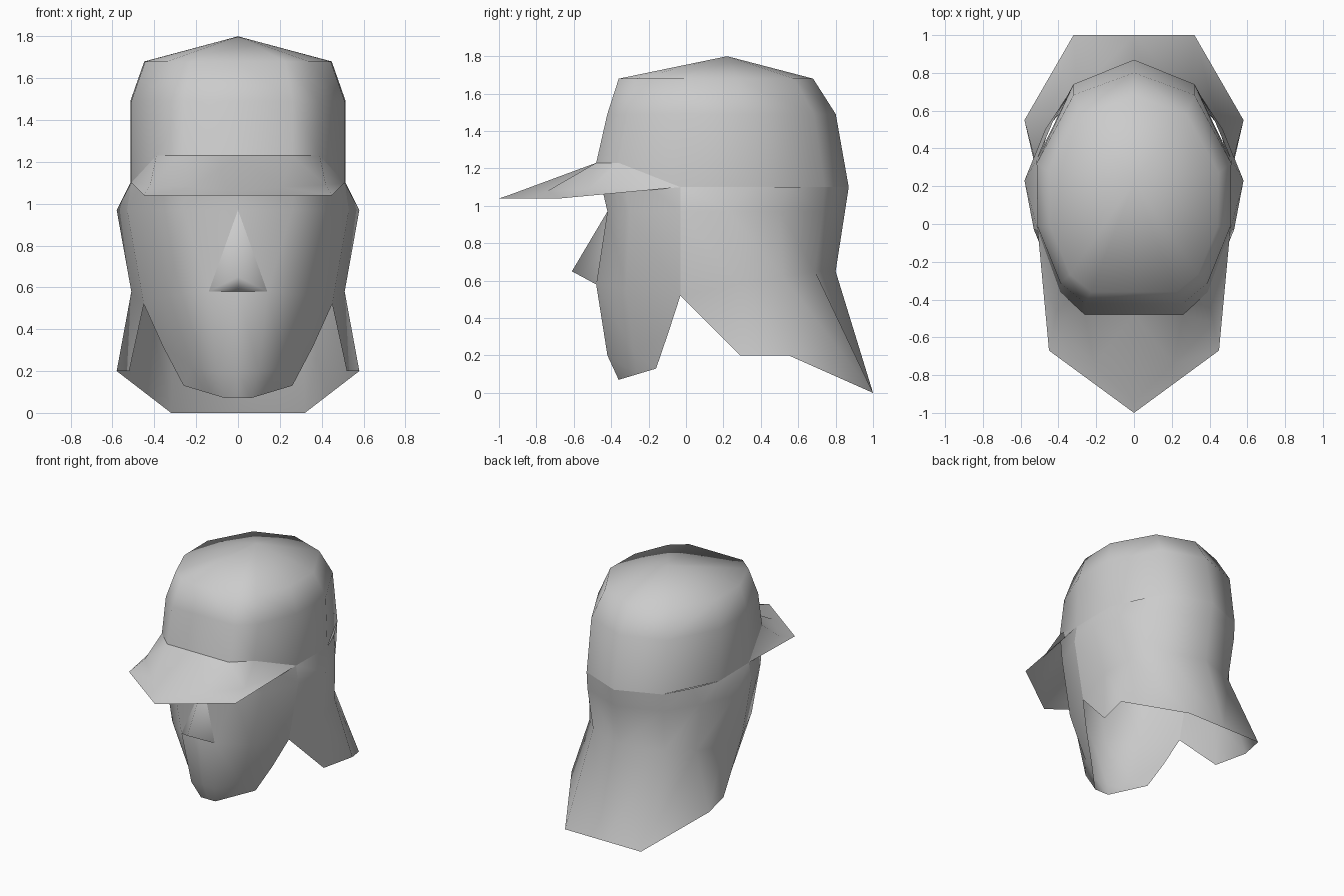
import bpy
import bmesh

default_cube = bpy.data.objects.get("Cube")
if default_cube:
    bpy.data.objects.remove(default_cube, do_unlink=True)

# One plain grey for the whole helmet
grey = bpy.data.materials.new("plain grey")
grey.use_nodes = True
shade = (0.6, 0.6, 0.6, 1)
grey.diffuse_color = shade
grey.node_tree.nodes["Principled BSDF"].inputs["Base Color"].default_value = shade


def loft(name, columns):
    """Skin neighbouring columns of points, then mirror the half across x."""
    bm = bmesh.new()
    grid = [[bm.verts.new(point) for point in column] for column in columns]
    for left, right in zip(grid, grid[1:]):
        for row in range(len(left) - 1):
            bm.faces.new((left[row], left[row + 1], right[row + 1], right[row]))
    bmesh.ops.remove_doubles(bm, verts=bm.verts, dist=0.001)
    for face in bm.faces:
        face.smooth = True
    mesh = bpy.data.meshes.new(name)
    bm.to_mesh(mesh)
    bm.free()
    mesh.materials.append(grey)
    part = bpy.data.objects.new(name, mesh)
    bpy.context.collection.objects.link(part)
    mirror = part.modifiers.new("Mirror", "MIRROR")
    mirror.use_axis[0] = True
    mirror.use_mirror_merge = True
    mirror.merge_threshold = 0.001
    return part


# Brow line running from the front centre round to the back centre
front, brow, temple, ear = (0, -.48, 1.23), (.26, -.48, 1.23), (.39, -.36, 1.23), (.51, -.03, 1.1)
side, back_corner, back = (.515, .34, 1.1), (.32, .74, 1.1), (0, .87, 1.1)
brow_line = [front, brow, temple, ear, side, back_corner, back]


def ring_point(point, x_scale, y_scale, y_centre, z):
    """Shrink a brow line point towards the crown."""
    x, y, _ = point
    return (x * x_scale, y_centre + (y - .195) * y_scale, z)


# Domed cap: brow line, two smaller rings and the apex
apex = (0, .22, 1.8)
loft("cap_dome", [
    [apex,
     ring_point(p, .87, .77, .16, 1.68),
     ring_point(p, 1, .905, .19, 1.49),
     p]
    for p in brow_line])

# Peaked visor with a narrow flatter rim
loft("visor", [
    [front, (0, -.94, 1.06), (0, -1, 1.04)],
    [brow, (.21, -.74, 1.08), (.225, -.835, 1.04)],
    [temple, (.42, -.52, 1.09), (.45, -.67, 1.04)],
    [ear, ear, ear]])

# Face plate narrowing to the chin
cheek_top, notch = (.53, -.03, .97), (.45, -.03, .52)
loft("face_plate", [
    [front, (0, -.42, .97), (0, -.48, .58), (0, -.42, .2), (0, -.36, .07)],
    [brow, (.26, -.42, .97), (.14, -.48, .58), (.1, -.42, .2), (.06, -.36, .07)],
    [temple, (.42, -.3, .97), (.33, -.32, .56), (.22, -.28, .22), (.16, -.26, .1)],
    [ear, cheek_top, notch, (.36, -.095, .32), (.26, -.16, .13)]])

# Small pointed nose guard
nose_tip, nose_top = (0, -.61, .65), (0, -.42, .97)
loft("nose_guard", [
    [nose_top, nose_tip, (0, -.48, .58)],
    [nose_top, (.14, -.48, .58), (.14, -.48, .58)]])

# Flared neck guard from the cheek notch round to the back
loft("neck_guard", [
    [ear, cheek_top, notch, notch],
    [side, (.58, .23, .97), (.51, .28, .58), (.52, .29, .2)],
    [(.43, .54, 1.1), (.47, .5, .97), (.45, .52, .62), (.58, .55, .2)],
    [back_corner, (.32, .73, .97), (.3, .69, .65), (.32, 1, 0)],
    [back, (0, .85, .97), (0, .8, .65), (0, 1, 0)]])
